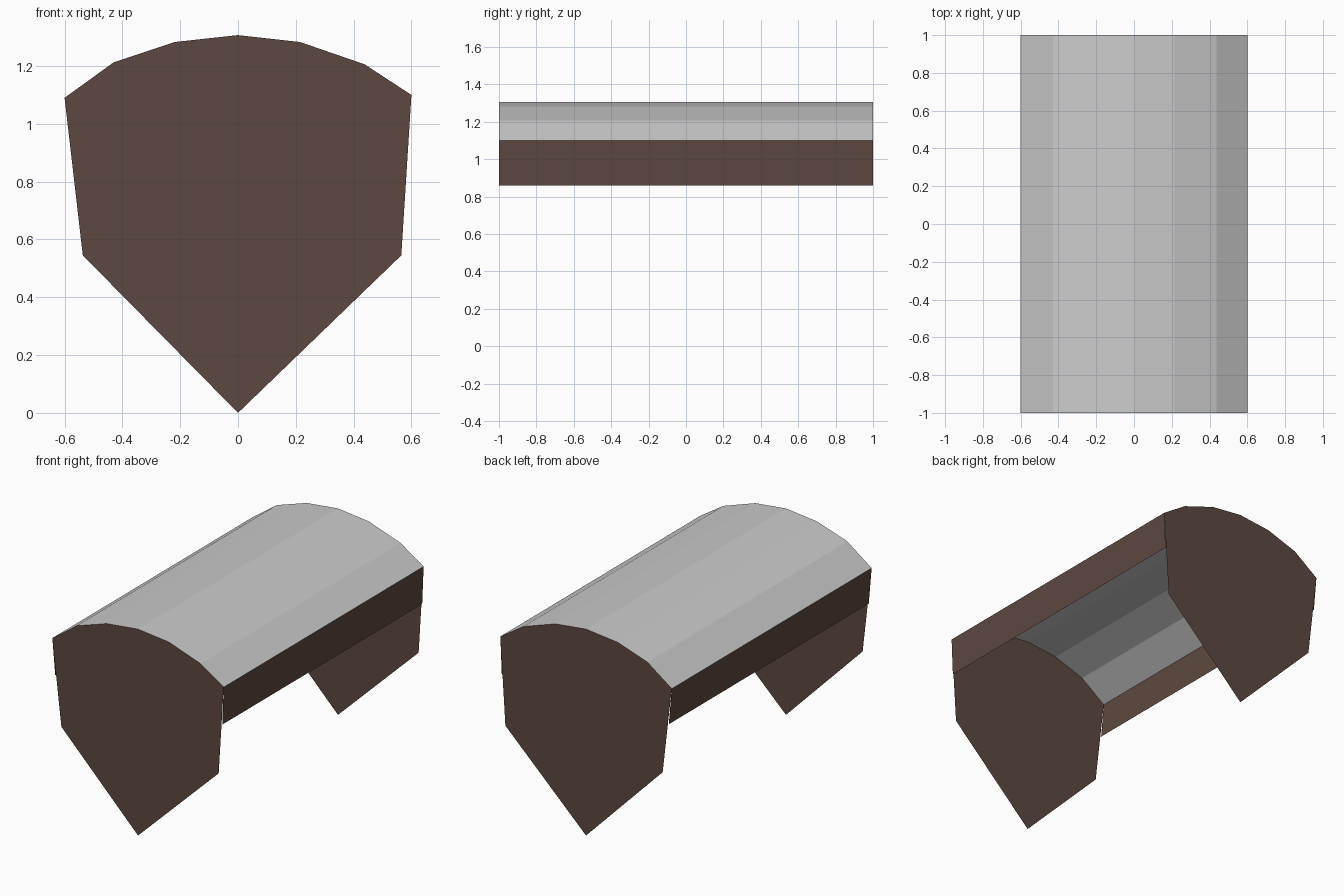
import bpy

if "Cube" in bpy.data.objects:
    bpy.data.objects.remove(bpy.data.objects["Cube"])

wood = bpy.data.materials.new("dark_wood")
wood.diffuse_color = (0.11, 0.065, 0.05, 1)
wood.use_nodes = True
wood.node_tree.nodes["Principled BSDF"].inputs["Base Color"].default_value = wood.diffuse_color

# Arched roof profile (x, z), left to right
ARCH = [(-0.6, 1.09), (-0.43, 1.213), (-0.22, 1.283), (0, 1.307),
        (0.215, 1.283), (0.438, 1.206), (0.6, 1.1)]


def add_mesh(name, verts, faces, mat=None):
    mesh = bpy.data.meshes.new(name)
    mesh.from_pydata(verts, [], faces)
    obj = bpy.data.objects.new(name, mesh)
    bpy.context.collection.objects.link(obj)
    if mat:
        mesh.materials.append(mat)
    return obj


def sheet(name, profile, mat=None):
    """Sweep an open x-z profile along the full length."""
    n = len(profile)
    verts = [(x, y, z) for y in (-1, 1) for x, z in profile]
    faces = [(i, i + 1, n + i + 1, n + i) for i in range(n - 1)]
    return add_mesh(name, verts, faces, mat)


# Thin arched roof
sheet("roof", ARCH)

# Narrow side boards under the eaves
sheet("left_side_board", [(-0.58, 0.86), ARCH[0]], wood)
sheet("right_side_board", [ARCH[-1], (0.59, 0.86)], wood)

# Pointed end panels
outline = [(0, 0), (0.565, 0.545)] + ARCH[::-1] + [(-0.537, 0.545)]
for name, y in (("front_panel", -1), ("back_panel", 1)):
    loop = list(range(len(outline)))
    add_mesh(name, [(x, y, z) for x, z in outline],
             [loop if y < 0 else loop[::-1]], wood)
